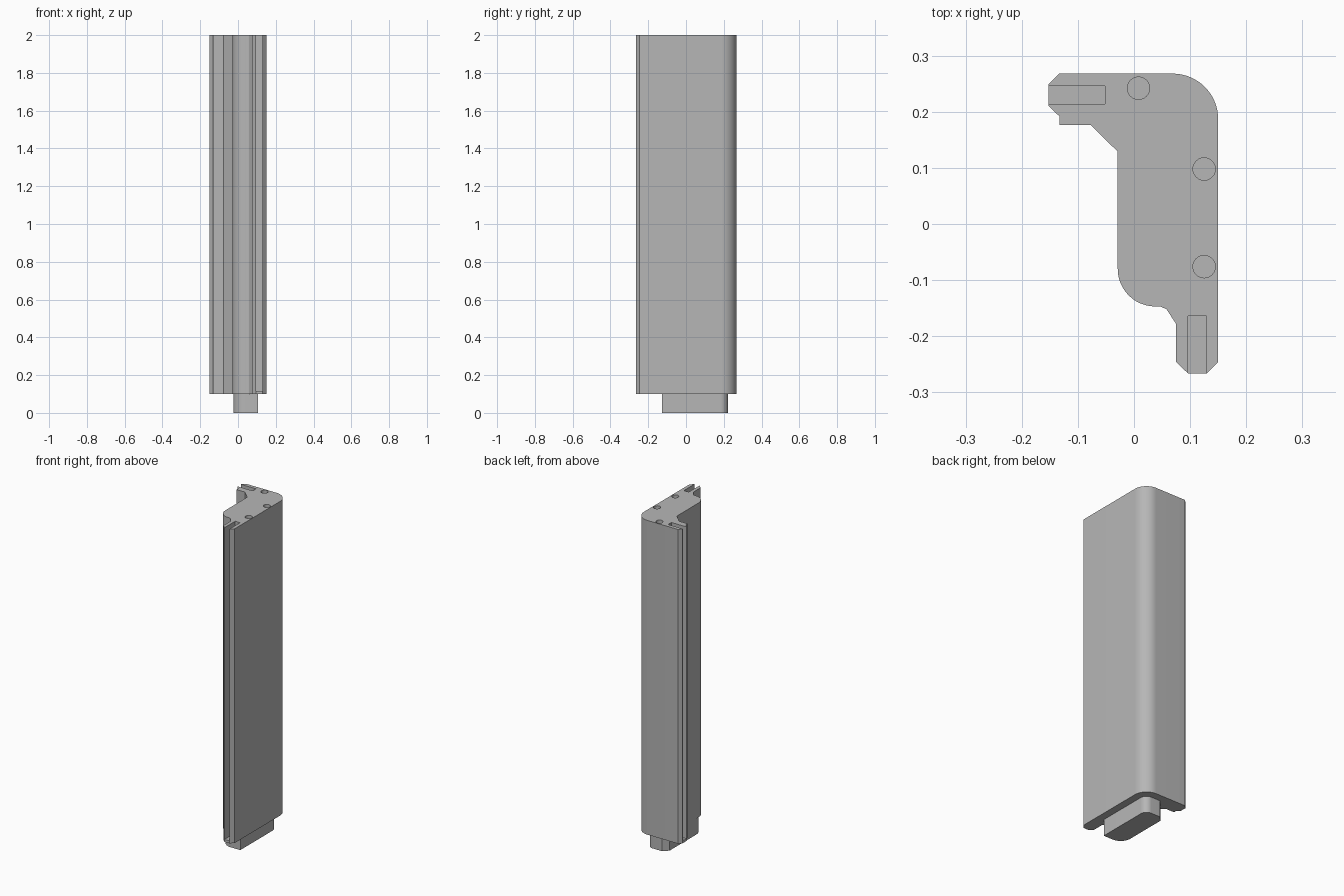
import bpy
import bmesh
from math import cos, sin, radians

cube = bpy.data.objects.get("Cube")
if cube:
    bpy.data.objects.remove(cube, do_unlink=True)

grey = bpy.data.materials.new("plain_grey")
grey.use_nodes = True
colour = (0.47, 0.47, 0.47, 1)
grey.diffuse_color = colour
grey.node_tree.nodes["Principled BSDF"].inputs["Base Color"].default_value = colour

TOP = 2.0
SHOULDER = 0.1
SLOT_FLOOR = 0.115
HOLE_FLOOR = 1.9


def arc(cx, cy, r, start, end, steps=12):
    angles = [radians(start + (end - start) * i / steps) for i in range(steps + 1)]
    return [(cx + r * cos(a), cy + r * sin(a)) for a in angles]


def prism(name, outline, z0, z1):
    """Extrude a closed outline between two heights."""
    bm = bmesh.new()
    face = bm.faces.new([bm.verts.new((x, y, z0)) for x, y in outline])
    made = bmesh.ops.extrude_face_region(bm, geom=[face])["geom"]
    bmesh.ops.translate(bm, vec=(0, 0, z1 - z0),
                        verts=[v for v in made if isinstance(v, bmesh.types.BMVert)])
    bmesh.ops.recalc_face_normals(bm, faces=bm.faces[:])
    mesh = bpy.data.meshes.new(name)
    bm.to_mesh(mesh)
    bm.free()
    mesh.materials.append(grey)
    obj = bpy.data.objects.new(name, mesh)
    bpy.context.collection.objects.link(obj)
    return obj


def activate(obj):
    bpy.ops.object.select_all(action="DESELECT")
    obj.select_set(True)
    bpy.context.view_layer.objects.active = obj


def cut(target, cutter):
    cutter.hide_render = True
    mod = target.modifiers.new("cut", "BOOLEAN")
    mod.operation = "DIFFERENCE"
    mod.solver = "EXACT"
    mod.object = cutter
    activate(target)
    bpy.ops.object.modifier_apply(modifier=mod.name)
    bpy.data.objects.remove(cutter, do_unlink=True)


def rectangle(x0, x1, y0, y1):
    return [(x0, y0), (x1, y0), (x1, y1), (x0, y1)]


# Corner post: outer rounded corner, two tongues, rounded inner body
post_outline = (
    [(-0.152, 0.249), (-0.133, 0.268)]
    + arc(0.069, 0.187, 0.081, 90, 0, 16)
    + [(0.15, -0.246), (0.13, -0.266), (0.096, -0.266), (0.075, -0.246),
       (0.075, -0.178), (0.058, -0.152), (0.047, -0.147)]
    + arc(0.038, -0.08, 0.067, 270, 180)
    + [(-0.029, 0.129), (-0.077, 0.176), (-0.133, 0.176),
       (-0.133, 0.192), (-0.152, 0.21)]
)
post = prism("corner_post", post_outline, SHOULDER, TOP)

# Panel slots in the two tongues
for x0, x1, y0, y1 in ((-0.2, -0.052, 0.214, 0.246), (0.096, 0.129, -0.3, -0.164)):
    cut(post, prism("slot_cutter", rectangle(x0, x1, y0, y1), SLOT_FLOOR, TOP + 0.1))

# Dowel holes in the top
for x, y in ((0.008, 0.242), (0.125, 0.098), (0.125, -0.076)):
    cut(post, prism("hole_cutter", arc(x, y, 0.02, 0, 345, 23), HOLE_FLOOR, TOP + 0.1))

# Tenon below the post
tenon_outline = (
    [(0.005, 0.222)]
    + arc(0.065, 0.182, 0.04, 90, 0)
    + [(0.105, -0.128)]
    + arc(0.041, -0.062, 0.066, 270, 180)
    + [(-0.025, 0.192)]
)
tenon = prism("bottom_tenon", tenon_outline, 0, SHOULDER)

for obj in (post, tenon):
    activate(obj)
    bpy.ops.object.shade_smooth_by_angle(angle=radians(25))
